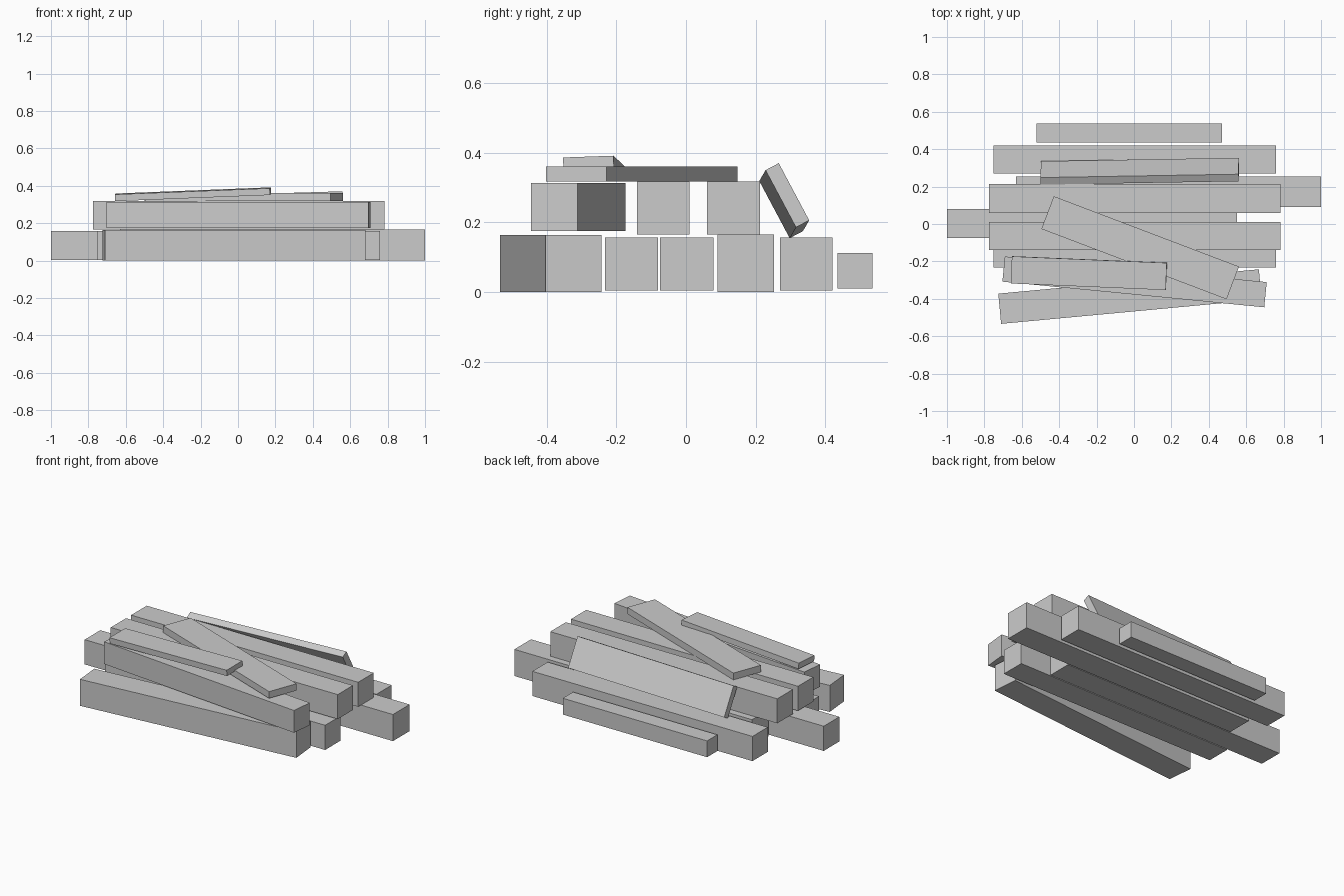
import bpy
from math import radians
from mathutils import Vector, Matrix

if "Cube" in bpy.data.objects:
    bpy.data.objects.remove(bpy.data.objects["Cube"])


def timber(name, start, end, width, height, roll=0):
    """Rectangular timber between the centres of its two end faces."""
    a, b = Vector(start), Vector(end)
    x = (b - a).normalized()
    y = Vector((0, 0, 1)).cross(x).normalized()
    z = x.cross(y)
    frame = Matrix((x, y, z)).transposed() @ Matrix.Rotation(radians(roll), 3, 'X')
    bpy.ops.mesh.primitive_cube_add(size=1)
    ob = bpy.context.object
    ob.name = name
    ob.data.transform(Matrix.Diagonal(((b - a).length, width, height, 1)))
    ob.matrix_world = Matrix.Translation((a + b) / 2) @ frame.to_4x4()
    return ob


def straight(name, x0, x1, y0, y1, z0, z1):
    y, z = (y0 + y1) / 2, (z0 + z1) / 2
    return timber(name, (x0, y, z), (x1, y, z), y1 - y0, z1 - z0)


# Bottom layer
timber("bottom_beam_skewed", (-0.718, -0.453, 0.082), (0.675, -0.323, 0.082), 0.162, 0.164)
straight("bottom_beam_front", -0.75, 0.76, -0.232, -0.08, 0.004, 0.157)
straight("bottom_beam_left", -1.0, 0.55, -0.074, 0.079, 0.004, 0.157)
straight("bottom_beam_right", -0.63, 1.0, 0.09, 0.253, 0.0, 0.165)
straight("bottom_beam_back", -0.75, 0.76, 0.27, 0.42, 0.004, 0.157)
straight("small_beam_back", -0.52, 0.47, 0.435, 0.536, 0.011, 0.112)

# Second layer
timber("upper_beam_skewed", (-0.697, -0.241, 0.244), (0.703, -0.378, 0.244), 0.135, 0.138)
straight("upper_beam_middle", -0.775, 0.782, -0.14, 0.01, 0.166, 0.318)
straight("upper_beam_back", -0.775, 0.782, 0.06, 0.213, 0.166, 0.318)

# Loose planks on top and leaning at the back
timber("plank_diagonal", (-0.462, 0.061, 0.339), (0.528, -0.315, 0.339), 0.187, 0.042)
timber("plank_tilted", (-0.655, -0.245, 0.338), (0.173, -0.28, 0.371), 0.145, 0.036, 2)
timber("plank_leaning", (-0.498, 0.273, 0.247), (0.56, 0.291, 0.278), 0.186, 0.043, -62)
